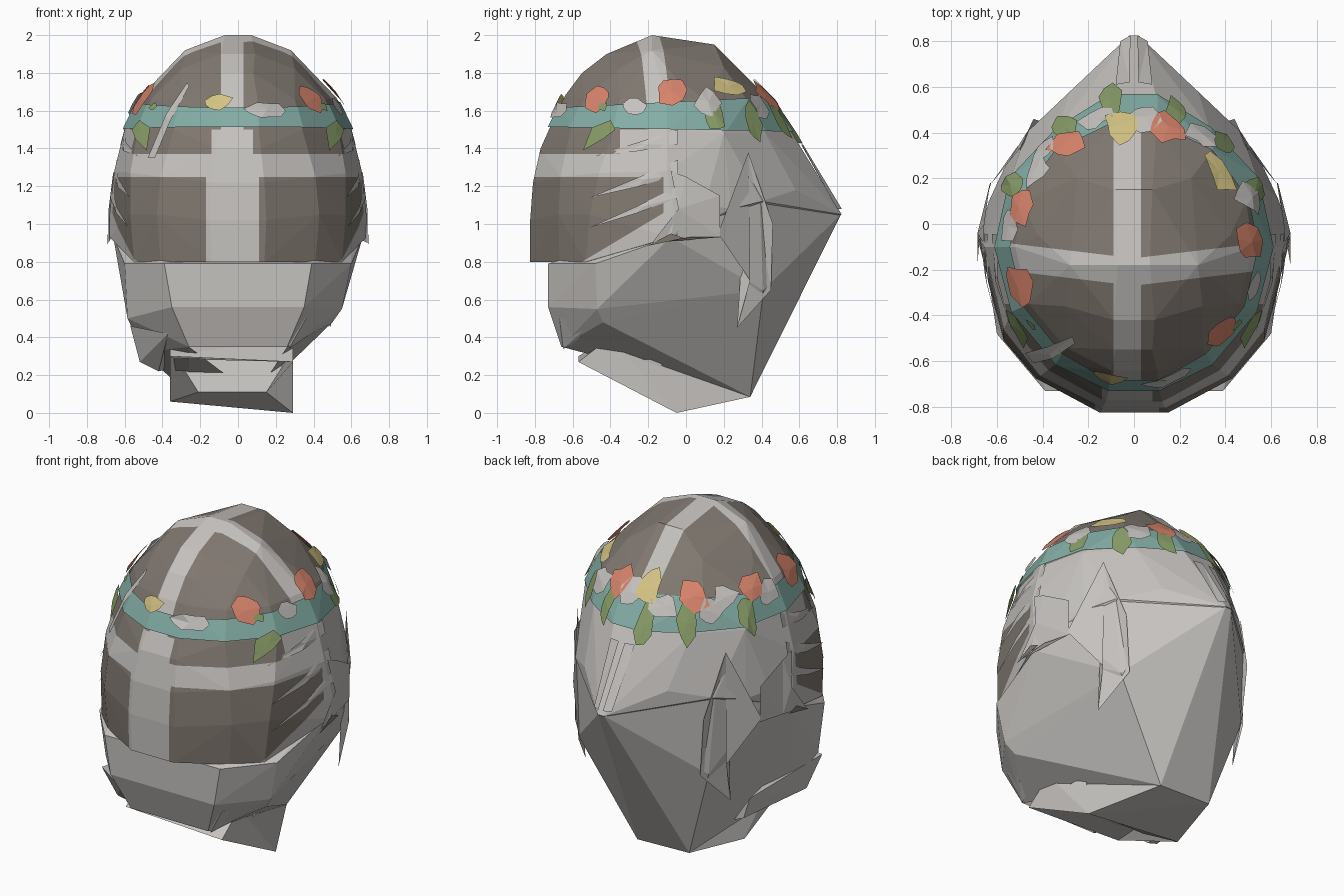
import bpy, bmesh, math, random
from mathutils import Vector
from mathutils.bvhtree import BVHTree

if "Cube" in bpy.data.objects:
    bpy.data.objects.remove(bpy.data.objects["Cube"])

random.seed(4)
COLORS = {
    "pale_grey": (0.56, 0.54, 0.52), "brown_grey": (0.22, 0.19, 0.165),
    "teal": (0.23, 0.42, 0.38), "coral": (0.68, 0.23, 0.15),
    "straw": (0.66, 0.55, 0.23), "leaf_green": (0.25, 0.34, 0.14),
}
MATS = []
for n, c in COLORS.items():
    m = bpy.data.materials.new(n)
    m.diffuse_color = (*c, 1)
    m.use_nodes = True
    m.node_tree.nodes["Principled BSDF"].inputs["Base Color"].default_value = m.diffuse_color
    MATS.append(m)
GREY, BROWN, TEAL, CORAL, STRAW, GREEN = range(6)


def finish(name, bm, mat=None):
    me = bpy.data.meshes.new(name)
    for m in MATS:
        me.materials.append(m)
    if mat is not None:
        for f in bm.faces:
            f.material_index = mat
    bm.to_mesh(me)
    bm.free()
    ob = bpy.data.objects.new(name, me)
    bpy.context.collection.objects.link(ob)
    return ob


def hull(points, single=()):
    """Faceted solid around mirrored points plus unmirrored single ones."""
    bm = bmesh.new()
    for x, y, z in points:
        for s in (1, -1):
            bm.verts.new((x * s, y, z))
    for p in single:
        bm.verts.new(p)
    res = bmesh.ops.convex_hull(bm, input=bm.verts)
    junk = {g for g in res["geom_interior"] + res["geom_unused"]
            if isinstance(g, bmesh.types.BMVert)}
    bmesh.ops.delete(bm, geom=list(junk), context='VERTS')
    bmesh.ops.recalc_face_normals(bm, faces=bm.faces)
    return bm


def cut(bm, co, no, **kw):
    bmesh.ops.bisect_plane(bm, geom=bm.verts[:] + bm.edges[:] + bm.faces[:],
                           plane_co=co, plane_no=no, **kw)


# Half profile of the shell: visor, dome and pointed rear
VISOR = [(.14, -.825, .8), (.41, -.67, .8), (.55, -.53, .8), (.15, -.825, 1.02),
         (.43, -.675, 1.05), (.57, -.51, 1.05), (.14, -.81, 1.22), (.41, -.665, 1.25),
         (.57, -.46, 1.27), (.12, -.77, 1.4), (.11, -.725, 1.5), (.34, -.61, 1.5),
         (.53, -.38, 1.5), (.68, -.08, .93), (.68, -.06, 1.05), (.655, -.1, 1.28),
         (.6, -.1, 1.5)]
DOME = [(.1, -.64, 1.68), (.3, -.54, 1.66), (.46, -.35, 1.66), (.52, -.1, 1.67),
        (.49, .1, 1.66), (.34, .32, 1.66), (.1, .44, 1.66), (.08, -.55, 1.8),
        (.3, -.36, 1.82), (.42, -.05, 1.77), (.25, .2, 1.83), (.09, -.42, 1.9),
        (.28, -.18, 1.92), (.08, .15, 1.95), (.07, -.18, 2.0)]
REAR = [(.54, .2, 1.48), (.33, .42, 1.48), (.1, .55, 1.5), (.635, .1, 1.1),
        (.57, .24, 1.08), (.47, .4, 1.12), (.28, .58, 1.18), (.02, .825, 1.05)]
SHELL = VISOR + DOME + REAR

# Head shell with stripes
bm = hull(SHELL)
bvh = BVHTree.FromBMesh(bm)
CX = -.03
for s in (1, -1):
    for w in (.06, .11, .14):
        cut(bm, (CX + s * w, 0, 2), (1, 0, 0))
    for y in (-.27, -.15):
        cut(bm, (0, y, 0), (-.12 * s, 1, 0))
for z in (1.25, 1.37, 1.5, 1.62):
    cut(bm, (0, 0, z), (0, 0, 1))
for y in (-.35, -.12):
    cut(bm, (0, y, 0), (0, 1, 0))
cut(bm, (0, -.55, .8), (0, -.6, 1))
for f in bm.faces:
    c = f.calc_center_median()
    x, y, z = abs(c.x - CX), c.y, c.z
    if z > 1.5:
        brown = x > .06 and not (-.27 < y - .12 * abs(c.x) < -.15)
    elif z > 1.37:
        brown = x > .11 and y < -.35
    else:
        brown = x > .14 and y < -.12 and z < 1.25 and z > .8 + .6 * (y + .55)
    if f.normal.z < -.6:
        brown = False
    f.material_index = BROWN if brown else GREY
finish("head_shell", bm)

# Teal headband, a slice of the shell made slightly larger
bm = hull(SHELL)
cut(bm, (0, 0, 1.5), (0, .02, 1), clear_inner=True)
cut(bm, (0, 0, 1.65), (0, -.05, 1), clear_outer=True)
for v in bm.verts:
    v.co.x *= 1.02
    v.co.y = (v.co.y + .08) * 1.02 - .08
finish("headband", bm, TEAL)

# Lower head and jaw, open towards the neck
JAW = [(.39, -.73, .79), (.35, -.73, .56), (.26, -.66, .35), (.6, -.48, .79),
       (.55, -.47, .55), (.5, -.44, .48), (.66, -.08, .93), (.625, .1, 1.05),
       (.47, .39, 1.12), (.44, .41, .65), (.02, .82, 1.05), (.28, .55, 1.18)]
BASE = [(.09, .34, .085), (-.26, .34, .095)]
bm = hull(JAW, BASE + [(-.585, -.44, .5), (-.5, -.3, .32)])
under = [f for f in bm.faces if f.normal.z < -.6 and abs(f.calc_center_median().x) < .14]
bmesh.ops.delete(bm, geom=under, context='FACES')
finish("jaw", bm, GREY)

# Neck wedge with a recessed front panel
bm = hull([], [(.29, -.05, 0), (-.36, -.05, .06), (.29, -.57, .27), (-.36, -.57, .3),
               (.29, -.4, .4), (-.36, -.4, .4)] + BASE)
rim = [f for f in bm.faces if f.calc_center_median().y < -.2
       and f.normal.y < -.3 and f.normal.z < 0]
bmesh.ops.inset_region(bm, faces=rim, thickness=.06, use_even_offset=True)
for v in {v for f in rim for v in f.verts}:
    top = v.co.z > .15
    v.co = (math.copysign(.29 if top else .18, v.co.x + .03) - .03,
            -.12 if top else -.17, .285 if top else .11)
finish("neck", bm, GREY)

# Roll along the lower left jaw and knot at the right chin corner
finish("jaw_roll", hull([], [(-.57, -.5, .46), (-.52, -.42, .27), (-.42, -.38, .22),
                             (-.37, -.6, .42), (-.5, .1, .4), (-.46, .1, .27),
                             (-.38, .08, .23)]), GREY)
finish("chin_knot", hull([], [(.27, -.7, .5), (.36, -.67, .5), (.27, -.65, .34),
                              (.36, -.56, .4), (.48, -.48, .49), (.3, -.55, .38)]), GREY)


def plate(name, pts, mat=GREY):
    """Thin flat flap, mirrored to both sides."""
    for s, tag in ((1, "right"), (-1, "left")):
        b = bmesh.new()
        b.faces.new([b.verts.new((p[0] * s, p[1], p[2])) for p in pts])
        bmesh.ops.triangulate(b, faces=b.faces)
        finish(f"{name}_{tag}", b, mat)


# Hanging flaps behind the ears and slim rear straps
plate("rear_flap", [(.5, .33, 1.38), (.44, .46, 1.0), (.41, .45, .65),
                    (.49, .27, .45), (.51, .34, .7), (.63, .17, .95)])
plate("ear_flap", [(.66, -.08, 1.28), (.655, 0, 1.25), (.63, .18, 1.15),
                   (.625, .18, .93), (.67, .02, .93), (.685, -.18, .9),
                   (.685, -.04, 1.08)])
plate("ear_shadow", [(.69, -.2, .885), (.69, -.08, .95), (.688, -.01, .925)], BROWN)
plate("rear_strap", [(.02, .62, 1.42), (.08, .61, 1.42), (.06, .8, 1.08), (.015, .825, 1.08)])


def patch(name, cx, cy, z, outline, mat, lift=.022):
    """Sheet draped on the shell around plan direction (cx, cy)."""
    a = math.atan2(cy + .08, cx)
    b = bmesh.new()

    def on_shell(u, w):
        t = a + u / .6
        d = Vector((math.cos(t), math.sin(t), 0))
        return b.verts.new(bvh.ray_cast(Vector((0, -.08, z + w)), d)[0] + d * lift)
    ring = [on_shell(u, w) for u, w in outline]
    n = len(outline)
    mid = on_shell(sum(p[0] for p in outline) / n, sum(p[1] for p in outline) / n)
    for i in range(n):
        b.faces.new((mid, ring[i], ring[(i + 1) % n]))
    finish(name, b, mat)


def jagged(rx, rz, n=9):
    out = []
    for i in range(n):
        t = 2 * math.pi * (i + random.uniform(-.25, .25)) / n
        k = random.uniform(.75, 1.3)
        out.append((rx * k * math.cos(t), rz * k * math.sin(t)))
    return out


# Flowers and leaves tucked around the band: colour, radii, lift, (x, y, z) spots
SPRAY = {
    "coral_flower": (CORAL, .1, .07, .03, [(-.28, .33, 1.68), (.15, .42, 1.68),
                     (.5, -.08, 1.7), (.38, -.46, 1.66), (-.5, -.27, 1.66),
                     (-.47, .07, 1.68)]),
    "straw_flower": (STRAW, .085, .07, .032, [(-.05, .41, 1.7)]),
    "long_straw_flower": (STRAW, .13, .045, .034, [(.38, .22, 1.73)]),
    "front_straw_flower": (STRAW, .075, .035, .028, [(-.1, -.66, 1.645)]),
    "pale_flower": (GREY, .08, .065, .028, [(-.41, .22, 1.66), (-.5, -.02, 1.63),
                    (-.37, .3, 1.6), (.46, .1, 1.65), (.28, .36, 1.63),
                    (.05, .5, 1.65), (-.16, .42, 1.62)]),
    "small_pale_flower": (GREY, .06, .04, .028, [(.5, -.26, 1.625)]),
    "front_pale_flower": (GREY, .1, .045, .028, [(.15, -.67, 1.6)]),
    "leaf": (GREEN, .05, .1, .025, [(-.3, .42, 1.54), (.18, .47, 1.55),
             (.37, .33, 1.53), (-.5, .15, 1.55), (.47, .12, 1.59), (-.1, .5, 1.54)]),
}
for name, (mat, rx, rz, lift, spots) in SPRAY.items():
    for i, (x, y, z) in enumerate(spots):
        patch(f"{name}_{i}", x, y, z, jagged(rx, rz), mat, lift)

# Small green hearts on two front flowers, leaves hanging over the temples
for s in (1, -1):
    patch("flower_leaf", .42 * s, -.42, 1.62, jagged(.035, .022, 6), GREEN, .034)
    patch("temple_leaf", .5 * s, -.46, 1.48,
          [(-.07 * s, -.09), (.04 * s, -.03), (.1 * s, .02), (.06 * s, .07),
           (-.05 * s, .03)], GREEN, .03)

# Pale ribbons across the sides, and one on the left brow
for s in (1, -1):
    for i, (z0, z1, w) in enumerate([(1.14, 1.3, .04), (1.36, 1.46, .04), (.98, 1.17, .03)]):
        patch(f"side_ribbon_{i}", .6 * s, -.25, (z0 + z1) / 2,
              [(-.22 * s, (z0 - z1) / 2), (0, -w * .6), (.2 * s, (z1 - z0) / 2 - w),
               (.2 * s, (z1 - z0) / 2 + w), (0, w * .6)], GREY, .014)
patch("brow_ribbon", -.35, -.53, 1.55,
      [(-.07, -.2), (-.02, -.2), (.03, 0), (.08, .18), (.05, .2), (-.02, .03)], GREY, .024)
